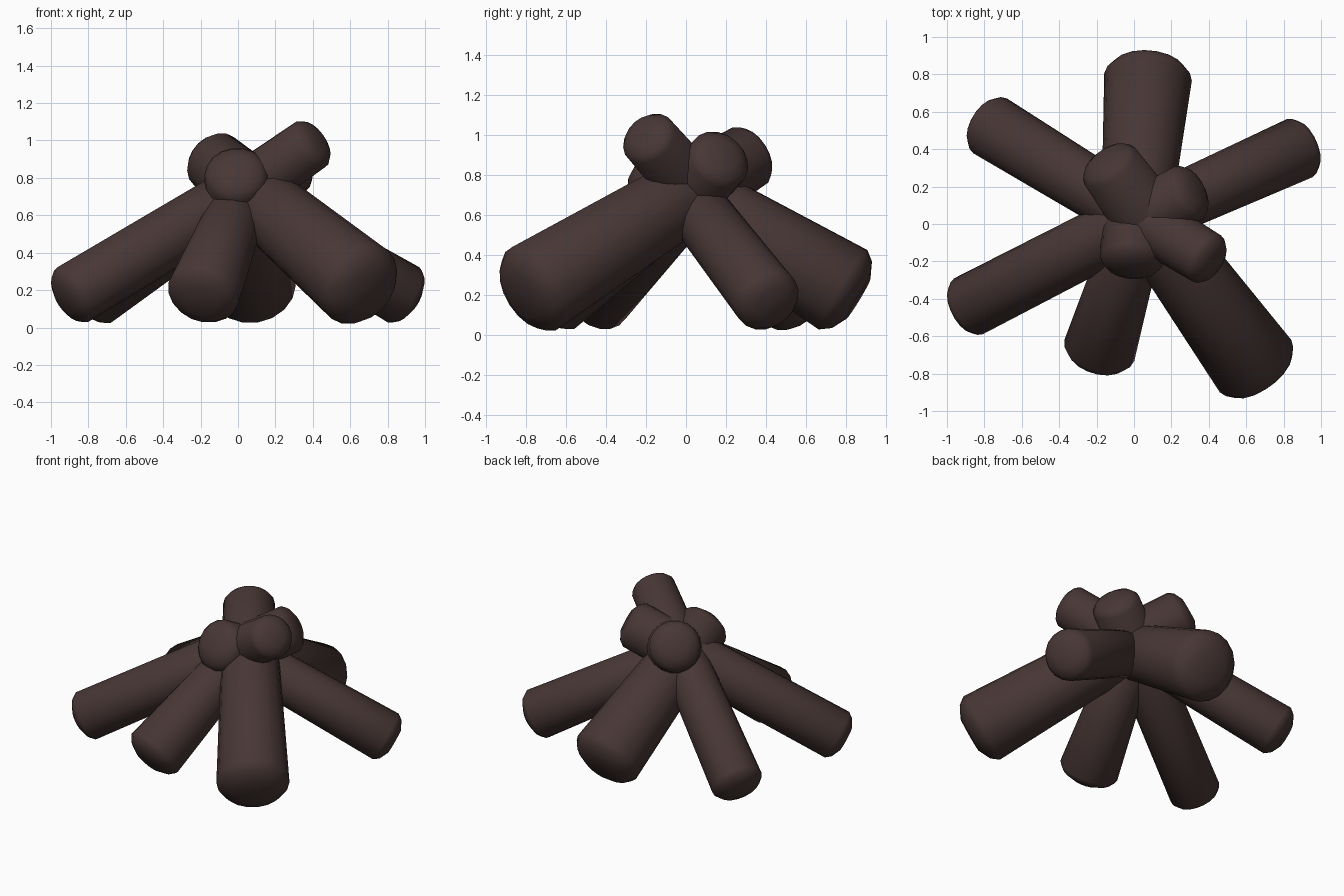
import bpy
import bmesh
import math
from mathutils import Vector

if "Cube" in bpy.data.objects:
    bpy.data.objects.remove(bpy.data.objects["Cube"])

SIDES = 18
# Domed end: (distance past the rim, radius), both as a share of the log radius
DOME = [(0.38, 0.5), (0.21, 0.84), (0, 1)]

bark = bpy.data.materials.new("dark_bark")
bark.diffuse_color = (0.064, 0.038, 0.036, 1)
bark.use_nodes = True
bark.node_tree.nodes["Principled BSDF"].inputs["Base Color"].default_value = bark.diffuse_color


def log(name, foot, top, r_foot, r_top):
    """Tapered log with softly domed ends, from foot centre to top centre."""
    foot, top = Vector(foot), Vector(top)
    axis = top - foot
    length = axis.length
    profile = [(-d * r_foot, r * r_foot) for d, r in DOME]
    profile += [(length + d * r_top, r * r_top) for d, r in reversed(DOME)]
    turn = axis.to_track_quat('Z', 'Y')
    bm = bmesh.new()
    rings = []
    for d, r in profile:
        ring = []
        for i in range(SIDES):
            a = 2 * math.pi * i / SIDES
            p = Vector((r * math.cos(a), r * math.sin(a), d))
            ring.append(bm.verts.new(foot + turn @ p))
        rings.append(ring)
    for lo, hi in zip(rings, rings[1:]):
        for i in range(SIDES):
            j = (i + 1) % SIDES
            bm.faces.new((lo[i], lo[j], hi[j], hi[i]))
    bm.faces.new(rings[0][::-1])
    bm.faces.new(rings[-1])
    mesh = bpy.data.meshes.new(name)
    bm.to_mesh(mesh)
    bm.free()
    mesh.materials.append(bark)
    obj = bpy.data.objects.new(name, mesh)
    bpy.context.collection.objects.link(obj)
    bpy.ops.object.select_all(action='DESELECT')
    obj.select_set(True)
    bpy.context.view_layer.objects.active = obj
    bpy.ops.object.shade_smooth_by_angle(angle=math.radians(50))


# Six logs leaning together, feet spread in a ring
log("back_log", (0.075, 0.785, 0.225), (-0.01, -0.19, 0.815), 0.235, 0.17)
log("front_right_log", (0.65, -0.76, 0.23), (-0.13, 0.31, 0.89), 0.237, 0.167)
log("back_left_log", (-0.77, 0.525, 0.17), (0.39, -0.185, 0.98), 0.172, 0.145)
log("front_left_log", (-0.885, -0.44, 0.175), (0.29, 0.165, 0.875), 0.168, 0.16)
log("back_right_log", (0.885, 0.405, 0.175), (-0.02, 0.0, 0.70), 0.17, 0.15)
log("front_log", (-0.185, -0.675, 0.185), (0.02, 0.0, 0.69), 0.195, 0.15)
